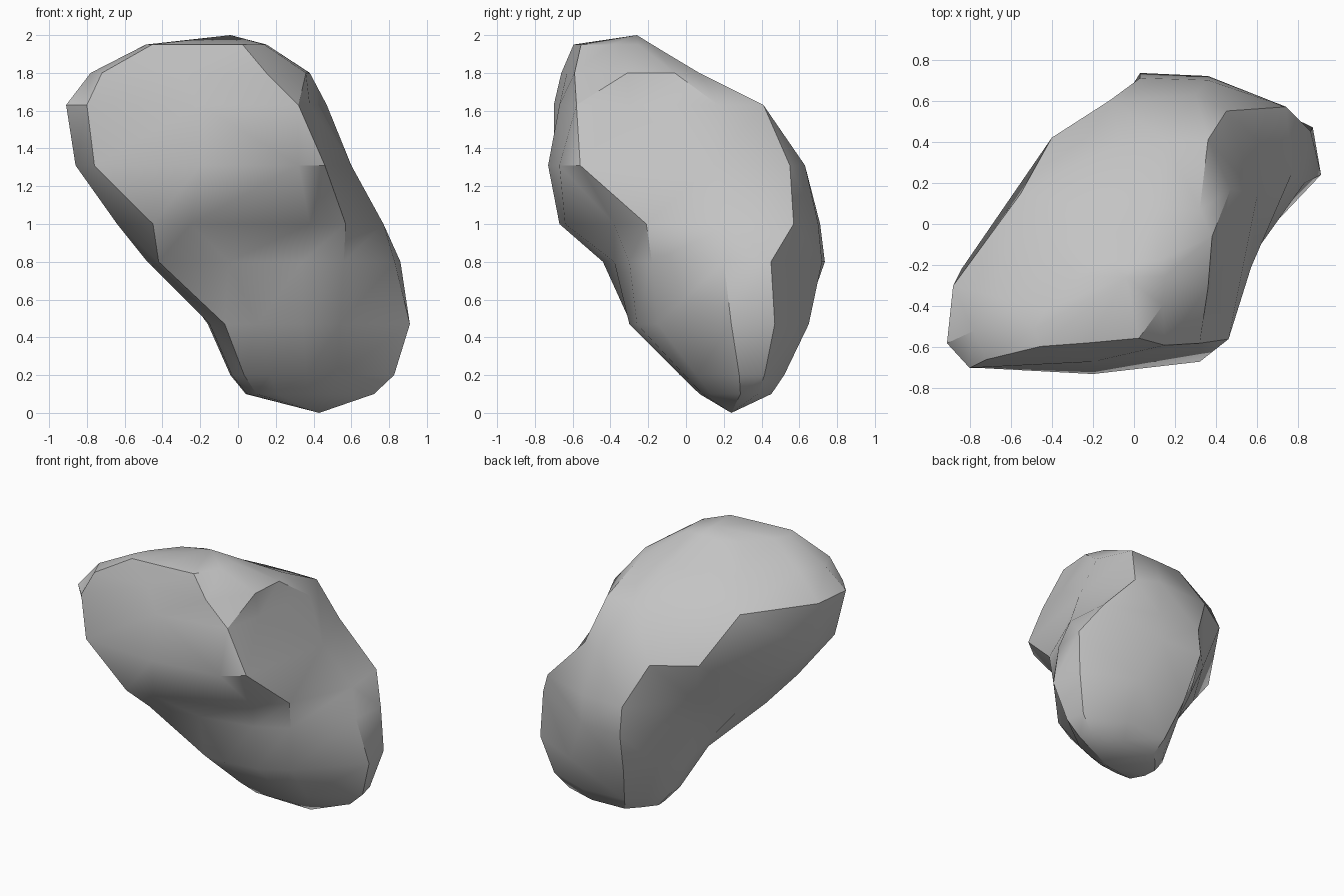
import bpy
import bmesh
import math

default = bpy.data.objects.get("Cube")
if default:
    bpy.data.objects.remove(default, do_unlink=True)

# One plain stone colour
stone = bpy.data.materials.new("stone_grey")
stone.use_nodes = True
grey = (0.55, 0.55, 0.55, 1.0)
stone.diffuse_color = grey
stone.node_tree.nodes["Principled BSDF"].inputs["Base Color"].default_value = grey

# Cross-sections, each running from the left front corner round the front, right and back
foot = [(-.15, -.05), (-.07, -.29), (.1, -.3), (.34, -.26), (.54, -.15), (.91, .24),
        (.87, .47), (.5, .65), (.08, .62), (-.05, .4), (-.16, .18)]
shin = [(-.48, -.25), (-.42, -.44), (-.05, -.38), (.34, -.3), (.56, -.18), (.83, .2),
        (.86, .45), (.36, .72), (.03, .735), (-.26, .28), (-.4, -.02)]
waist = [(-.64, -.4), (-.45, -.67), (-.25, -.64), (.38, -.38), (.57, -.21), (.77, .25),
         (.74, .57), (.36, .7), (.03, .71), (-.32, .34), (-.56, -.05)]
shoulder = [(-.86, -.52), (-.76, -.7), (-.2, -.73), (.32, -.67), (.46, -.56), (.6, .14),
            (.45, .55), (.3, .63), (-.12, .6), (-.4, .42), (-.84, -.22)]
brow = [(-.91, -.58), (-.8, -.7), (-.2, -.67), (.32, -.58), (.38, -.3), (.47, .17),
        (.36, .41), (.15, .41), (-.06, .4), (-.55, .15), (-.88, -.3)]
crown = [(-.78, -.52), (-.72, -.66), (-.3, -.63), (.15, -.59), (.36, -.31), (.38, -.06),
         (.32, .07), (.1, .07), (-.15, .07), (-.42, -.05), (-.68, -.35)]


def scaled(outline, centre, factor):
    """Shrink an outline towards a centre."""
    return [tuple(c + (p - c) * f for p, c, f in zip(point, centre, factor)) for point in outline]


sections = [
    (.1, scaled(foot, (.39, .32), (.635, .4))),
    (.2, scaled(foot, (.47, .34), (.81, .58))),
    (.47, foot),
    (.8, shin),
    (1, waist),
    (1.31, shoulder),
    (1.63, brow),
    (1.8, crown),
    (1.95, scaled(crown, (-.13, -.51), (.55, .57))),
]


def bridge(bm, ring, other):
    """Join two rings with triangles split along the shorter diagonal."""
    for i, a in enumerate(ring):
        j = (i + 1) % len(ring)
        b, c, d = ring[j], other[j], other[i]
        if (a.co - c.co).length < (b.co - d.co).length:
            triangles = ((a, b, c), (a, c, d))
        else:
            triangles = ((a, b, d), (b, c, d))
        for triangle in triangles:
            bm.faces.new(triangle)


def close_end(bm, ring, tip):
    """Fan a ring to a blunt tip."""
    point = bm.verts.new(tip)
    for i, vert in enumerate(ring):
        bm.faces.new((vert, ring[(i + 1) % len(ring)], point))


# Boulder body
bm = bmesh.new()
rings = [[bm.verts.new((x, y, height)) for x, y in outline] for height, outline in sections]
for ring, other in zip(rings, rings[1:]):
    bridge(bm, ring, other)
close_end(bm, rings[0], (.43, .24, 0))
close_end(bm, rings[-1], (-.04, -.26, 2))
bmesh.ops.recalc_face_normals(bm, faces=bm.faces)

mesh = bpy.data.meshes.new("boulder")
bm.to_mesh(mesh)
bm.free()
mesh.materials.append(stone)
boulder = bpy.data.objects.new("boulder", mesh)
bpy.context.collection.objects.link(boulder)

# Soft facets with crisp chipped edges
bpy.ops.object.select_all(action="DESELECT")
boulder.select_set(True)
bpy.context.view_layer.objects.active = boulder
bpy.ops.object.shade_smooth_by_angle(angle=math.radians(35))
